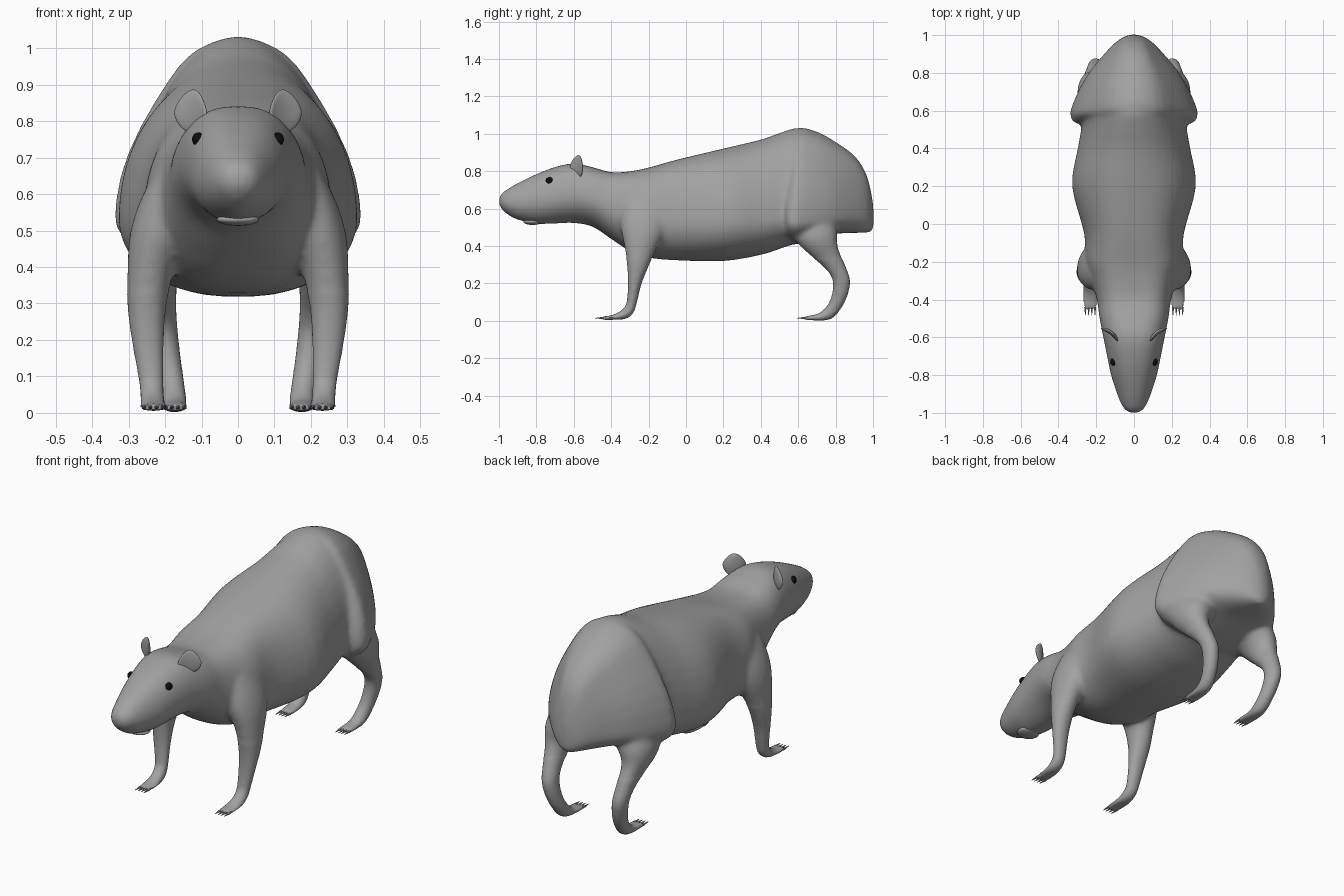
import bpy, bmesh, math
from mathutils import Vector, Matrix

if "Cube" in bpy.data.objects:
    bpy.data.objects.remove(bpy.data.objects["Cube"])


def material(name, rgb):
    m = bpy.data.materials.new(name)
    m.diffuse_color = (*rgb, 1)
    m.use_nodes = True
    m.node_tree.nodes["Principled BSDF"].inputs["Base Color"].default_value = m.diffuse_color
    return m


FUR = material("grey fur", (0.36, 0.36, 0.36))
BLACK = material("black", (0.004, 0.004, 0.004))


def select(obs):
    bpy.ops.object.select_all(action='DESELECT')
    for ob in obs:
        ob.select_set(True)
    bpy.context.view_layer.objects.active = obs[0]


def finish(bm, name, mat, angle=50):
    bmesh.ops.recalc_face_normals(bm, faces=bm.faces)
    me = bpy.data.meshes.new(name)
    bm.to_mesh(me)
    bm.free()
    me.materials.append(mat)
    ob = bpy.data.objects.new(name, me)
    bpy.context.collection.objects.link(ob)
    select([ob])
    bpy.ops.object.shade_smooth_by_angle(angle=math.radians(angle))
    return ob


def spline(rows, steps):
    """Smooth interpolation through rows of section values."""
    out = []
    for i in range(len(rows) - 1):
        p0, p1 = rows[max(i - 1, 0)], rows[i]
        p2, p3 = rows[i + 1], rows[min(i + 2, len(rows) - 1)]
        for k in range(steps):
            t = k / steps
            out.append([0.5 * (2 * b + (c - a) * t + (2 * a - 5 * b + 4 * c - d) * t * t
                               + (3 * b - a - 3 * c + d) * t ** 3)
                        for a, b, c, d in zip(p0, p1, p2, p3)])
    return out + [list(rows[-1])]


def loft(name, rows, sides=40, steps=4, mirror=1, ridge=0.0):
    """Row: upper y,z, middle y,z, lower y,z, centre x, half width, exponents.
    A ridge widens the upper end of each section into a small plateau."""
    bm = bmesh.new()
    rings = []
    for uy, uz, my, mz, ly, lz, xc, hw, e, low in spline(rows, steps):
        ring = []
        for k in range(sides):
            a = math.tau * (k + .5) / sides
            c, s = math.cos(a), math.sin(a)
            x = hw * math.copysign(abs(c) ** (e if s > 0 else low), c)
            if s > 0:
                x *= 1 + ridge * s ** 8
            ey, ez = (uy, uz) if s > 0 else (ly, lz)
            ring.append(bm.verts.new((mirror * (xc + x), my + (ey - my) * abs(s),
                                      mz + (ez - mz) * abs(s))))
        rings.append(ring)
    for r, q in zip(rings, rings[1:]):
        for k in range(sides):
            j = (k + 1) % sides
            bm.faces.new((r[k], r[j], q[j], q[k]))
    bm.faces.new(rings[0])
    bm.faces.new(rings[-1])
    return finish(bm, name, FUR)


def trunk_rows(rows):
    # y, top, bottom, half width, height of widest point, upper exponent
    return [(y, t, y, w, y, b, 0, hw, e, 1.1 if y < -0.45 else 0.85)
            for y, t, b, hw, w, e in rows]


def limb_rows(rows):
    # front y,z, back y,z, centre x, half width
    return [(a, b, (a + c) / 2, (b + d) / 2, c, d, x, hw, .95, .95)
            for a, b, c, d, x, hw in rows]


def ellipsoid(name, mat, centre, size, rot=0.0, bend=0.0):
    bm = bmesh.new()
    bmesh.ops.create_uvsphere(bm, u_segments=20, v_segments=12, radius=1)
    for v in bm.verts:
        x, y, z = v.co
        taper = 1 - 0.3 * max(z, 0) if bend else 1
        v.co = Vector((x * size[0] * taper, y * size[1] - bend * x * x, z * size[2]))
    bm.transform(Matrix.Translation(centre) @ Matrix.Rotation(rot, 4, 'Z'))
    return finish(bm, name, mat)


def claws(name, x, y):
    bm = bmesh.new()
    for k in range(4):
        m = (Matrix.Translation((x + (k - 1.5) * .017, y - .018, .015))
             @ Matrix.Rotation(math.radians(90), 4, 'X'))
        bmesh.ops.create_cone(bm, cap_ends=True, segments=6, radius1=.007, radius2=.001,
                              depth=.045, matrix=m)
    finish(bm, name, FUR)


# Head, neck and torso
parts = [loft("body", trunk_rows([
    (-1.0, .658, .622, .02, .64, .9), (-.985, .683, .595, .048, .64, .9),
    (-.95, .708, .565, .07, .635, .9), (-.9, .737, .54, .09, .63, .9),
    (-.8, .785, .518, .122, .64, .85), (-.7, .823, .52, .143, .66, .8),
    (-.6, .842, .523, .163, .67, .75), (-.5, .822, .503, .183, .65, .65),
    (-.4, .795, .438, .197, .6, .55), (-.3, .80, .373, .226, .55, .55),
    (-.2, .82, .338, .258, .53, .6), (-.05, .862, .324, .264, .53, .68),
    (.2, .922, .32, .328, .53, .85), (.4, .97, .353, .298, .54, .95),
    (.5, 1.005, .385, .28, .55, 1.0), (.6, 1.033, .42, .27, .56, 1.1),
    (.7, 1.0, .47, .22, .58, 1.2), (.82, .9, .55, .13, .65, 1.2)]))]

# Haunches, standing proud of the flanks and fading out at the spine
parts.append(loft("haunches", trunk_rows([
    (.53, .72, .45, .29, .56, 1.2), (.54, .82, .428, .322, .54, 1.4),
    (.565, .96, .416, .335, .53, 1.5), (.6, 1.033, .41, .337, .53, 1.55),
    (.7, 1.013, .435, .297, .54, 1.5), (.8, .958, .465, .24, .55, 1.45),
    (.9, .885, .47, .158, .56, 1.4), (.96, .795, .472, .1, .56, 1.3),
    (.99, .69, .475, .055, .55, 1.2), (1.003, .6, .50, .02, .55, 1.0)]), ridge=1.0))

FRONT = limb_rows([
    (-.32, .72, -.14, .70, .15, .05), (-.345, .60, -.10, .58, .19, .075),
    (-.35, .50, -.11, .48, .215, .082), (-.33, .40, -.165, .37, .24, .064),
    (-.315, .30, -.205, .28, .25, .053), (-.31, .20, -.24, .19, .247, .044),
    (-.315, .12, -.262, .10, .24, .036), (-.325, .08, -.28, .045, .236, .033),
    (-.355, .05, -.32, .012, .234, .033), (-.40, .03, -.39, .006, .232, .036),
    (-.447, .024, -.447, .006, .232, .034)])
HIND = limb_rows([
    (.60, .68, .76, .66, .13, .07), (.56, .56, .79, .55, .175, .095),
    (.565, .46, .81, .47, .205, .095), (.61, .40, .81, .41, .222, .072),
    (.67, .345, .825, .36, .22, .054), (.74, .285, .85, .30, .213, .044),
    (.78, .23, .877, .22, .205, .04), (.785, .17, .868, .15, .196, .038),
    (.77, .11, .838, .08, .185, .036), (.745, .07, .79, .02, .177, .035),
    (.71, .04, .74, .003, .175, .034), (.66, .028, .665, .004, .173, .035),
    (.635, .022, .635, .006, .173, .033)])

# Paired parts
for side, s in (("right", 1), ("left", -1)):
    parts.append(loft(f"front_leg_{side}", FRONT, sides=24, mirror=s))
    parts.append(loft(f"hind_leg_{side}", HIND, sides=24, mirror=s))
    claws(f"front_claws_{side}", s * .232, -.445)
    claws(f"hind_claws_{side}", s * .173, .635)
    ellipsoid(f"ear_{side}", FUR, (s * .122, -.575, .827), (.056, .011, .06),
              rot=s * math.radians(37), bend=.014)
    ellipsoid(f"eye_{side}", BLACK, (s * .109, -.73, .75), (.017, .02, .019))

# Lower lip
ellipsoid("lower_lip", FUR, (0, -.82, .53), (.058, .05, .017))

# Fuse torso, haunches and legs into one skin, then soften the joins
select(parts)
bpy.ops.object.join()
body = bpy.context.view_layer.objects.active
mod = body.modifiers.new("fuse", 'REMESH')
mod.mode = 'VOXEL'
mod.voxel_size = 0.0095
bpy.ops.object.modifier_apply(modifier=mod.name)
bm = bmesh.new()
bm.from_mesh(body.data)
for low, times in ((.05, 2), (.33, 10)):
    soft = [v for v in bm.verts if v.co.z > low]
    for _ in range(times):
        bmesh.ops.smooth_vert(bm, verts=soft, factor=0.5, use_axis_x=True,
                              use_axis_y=True, use_axis_z=True)
for f in bm.faces:
    f.smooth = True
    f.material_index = 0
bm.to_mesh(body.data)
bm.free()
select([body])
bpy.ops.object.shade_smooth_by_angle(angle=math.radians(60))
